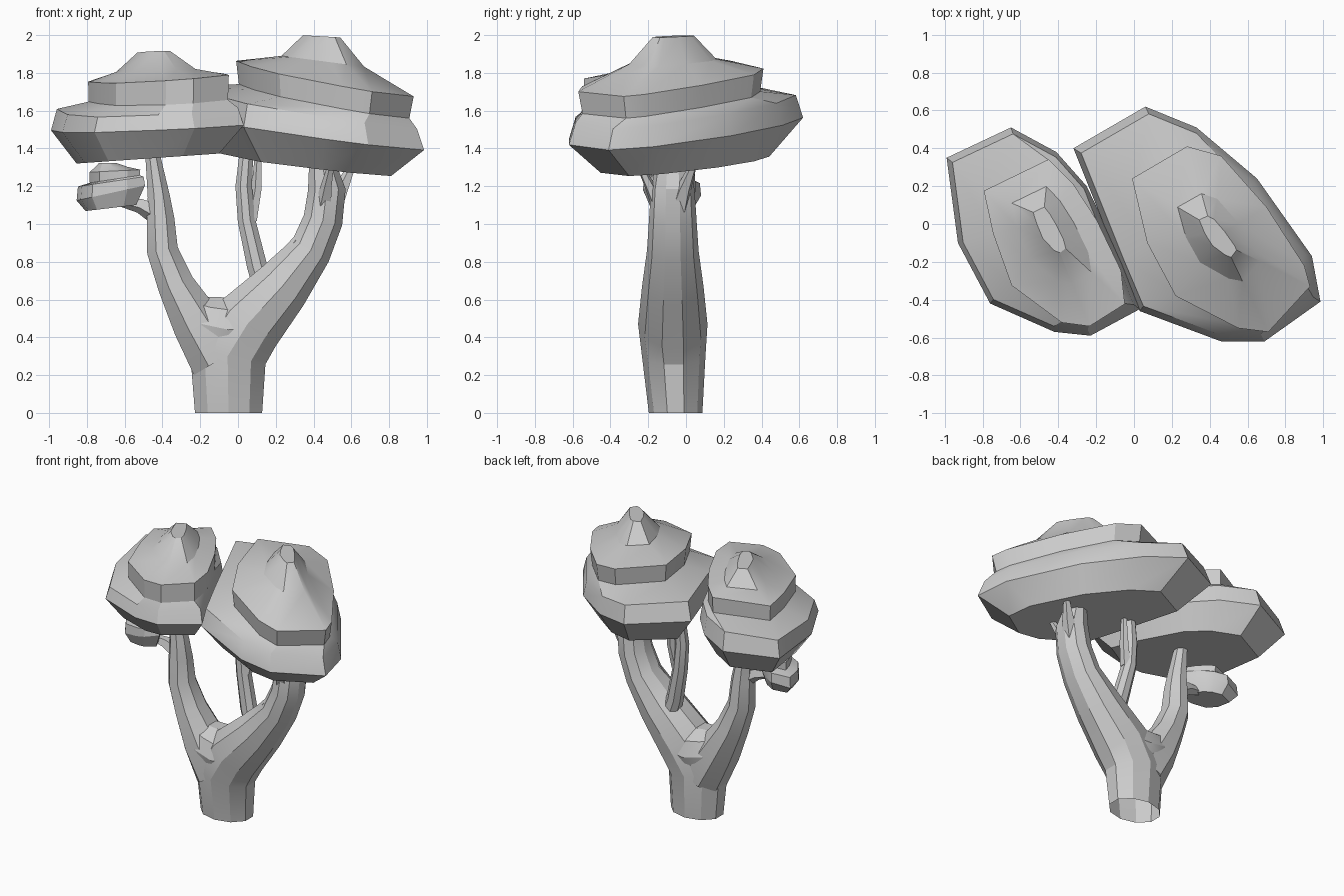
import bpy, bmesh, math
from mathutils import Vector

if "Cube" in bpy.data.objects:
    bpy.data.objects.remove(bpy.data.objects["Cube"])


def make_object(name, rings, cap_start, cap_end):
    """Skin a stack of equal-length rings into one mesh."""
    bm = bmesh.new()
    vs = [[bm.verts.new(p) for p in r] for r in rings]
    n = len(vs[0])
    for a, b in zip(vs, vs[1:]):
        for i in range(n):
            j = (i + 1) % n
            bm.faces.new((a[i], a[j], b[j], b[i]))
    if cap_start:
        bm.faces.new(vs[0][::-1])
    if cap_end:
        bm.faces.new(vs[-1])
    bmesh.ops.recalc_face_normals(bm, faces=bm.faces)
    me = bpy.data.meshes.new(name)
    bm.to_mesh(me)
    bm.free()
    ob = bpy.data.objects.new(name, me)
    bpy.context.collection.objects.link(ob)
    bpy.ops.object.select_all(action='DESELECT')
    ob.select_set(True)
    bpy.context.view_layer.objects.active = ob
    bpy.ops.object.shade_smooth_by_angle(angle=math.radians(25))
    return ob


def canopy(name, layers):
    """Layer: outline, scale, centre, tilted height plane (base, per x, per y)."""
    rings = []
    for outline, s, (cx, cy), (a, bx, by) in layers:
        ring = []
        for x, y in outline:
            px, py = cx + (x - cx) * s, cy + (y - cy) * s
            ring.append((px, py, a + bx * px + by * py))
        rings.append(ring[::-1])
    return make_object(name, rings, True, True)


def squeeze(outline, centre, direction, k):
    """Narrow an outline across the given direction."""
    c, d = Vector(centre), Vector(direction).normalized()
    n = Vector((-d.y, d.x))
    return [tuple(c + d * (Vector(q) - c).dot(d) + n * (Vector(q) - c).dot(n) * k)
            for q in outline]


def branch(name, path, sides=8, cap_start=True):
    """Tube along (x, y, z, half width, half depth) stations."""
    rings = []
    for i, (x, y, z, rw, rd) in enumerate(path):
        p, q = path[max(i - 1, 0)], path[min(i + 1, len(path) - 1)]
        t = Vector((q[0] - p[0], 0, q[2] - p[2])).normalized()
        if i == 0 and z == 0:
            t = Vector((0, 0, 1))
        u = Vector((t.z, 0, -t.x))
        ring = []
        for k in range(sides):
            a = 2 * math.pi * (k + 0.5) / sides
            ring.append(Vector((x, y, z)) + u * (math.cos(a) * rw * 1.05)
                        + Vector((0, math.sin(a) * rd * 1.05, 0)))
        rings.append(ring)
    return make_object(name, rings, cap_start, True)


# Right canopy
rim = [(-.32, .40), (.06, .62), (.33, .51), (.65, .24), (.94, -.17), (.985, -.41),
       (.69, -.62), (.46, -.62), (.03, -.46), (-.08, -.2)]
tier = [(-.01, .24), (.28, .41), (.46, .36), (.70, .09), (.90, -.22), (.93, -.33),
        (.71, -.57), (.55, -.55), (.22, -.38), (.07, -.1)]
c, p = (.36, -.02), (.44, -.06)
canopy("right_canopy", [
    (rim, .72, c, (1.355, -.11, .04)),
    (rim, 1.0, c, (1.54, -.13, .05)),
    (rim, .94, c, (1.665, -.15, .05)),
    (tier, .96, c, (1.73, -.17, .05)),
    (tier, 1.0, c, (1.85, -.17, .05)),
    (squeeze(tier, p, (.4, -.5), .9), .48, p, (1.92, -.13, .0)),
    (squeeze(tier, p, (.4, -.5), .6), .24, p, (2.02, -.06, .0))])

# Left canopy
rim = [(-.99, .35), (-.65, .51), (-.41, .38), (-.25, .2), (-.05, -.22), (.03, -.45),
       (-.23, -.59), (-.42, -.57), (-.76, -.42), (-.93, -.1)]
tier = [(-.80, .18), (-.45, .35), (-.32, .22), (-.19, .02), (-.06, -.25), (-.04, -.43),
        (-.23, -.55), (-.38, -.53), (-.65, -.33), (-.75, -.05)]
c, p = (-.47, -.06), (-.46, .0)
canopy("left_canopy", [
    (rim, .74, c, (1.38, .07, 0)),
    (rim, 1.0, c, (1.535, .05, .03)),
    (rim, .94, c, (1.65, .07, .08)),
    (tier, .97, c, (1.685, .06, .06)),
    (tier, .98, c, (1.81, .08, .04)),
    (squeeze(tier, p, (.25, -.5), .9), .58, p, (1.83, .04, .0)),
    (squeeze(tier, p, (.25, -.5), .6), .28, p, (1.92, .02, -.03))])


# Small side canopy, a shrunken copy of the left outline
def shrink(outline):
    return [(-.67 + (x + .47) * .355, -.08 + (y + .06) * .28) for x, y in outline]


def lean(z, bx):
    return (z + .67 * bx, bx, 0)


rim, tier = shrink(rim), shrink(tier)
c, p = (-.67, -.08), (-.71, -.08)
canopy("small_canopy", [
    (rim, .74, c, lean(1.085, .12)),
    (rim, 1.0, c, lean(1.165, .22)),
    (rim, .96, c, lean(1.225, .15)),
    (tier, .98, c, lean(1.235, .15)),
    (tier, 1.0, c, lean(1.28, .05)),
    (tier, .65, p, lean(1.30, .03)),
    (tier, .35, p, lean(1.322, 0))])

# Trunk running into the thick right limb
branch("trunk_right_limb", [
    (-.05, -.055, 0, .178, .135), (-.055, -.065, .3, .205, .16), (.05, -.07, .47, .19, .175),
    (.235, -.07, .67, .15, .155), (.385, -.07, .86, .112, .13), (.45, -.07, 1.02, .105, .12),
    (.47, -.07, 1.18, .10, .11), (.43, -.07, 1.42, .05, .07)], sides=10, cap_start=False)
# Left limb
branch("left_limb", [
    (-.10, -.065, .28, .16, .155), (-.22, -.065, .48, .135, .155), (-.33, -.065, .68, .10, .12),
    (-.40, -.065, .86, .085, .10), (-.41, -.065, 1.03, .075, .085), (-.42, -.065, 1.15, .06, .07),
    (-.46, -.065, 1.42, .035, .045)])
# Middle limb
branch("middle_limb", [
    (.14, -.02, .66, .06, .06), (.10, -.02, .78, .055, .055), (.045, 0, 1.02, .048, .05),
    (.03, 0, 1.2, .045, .045), (.05, .01, 1.44, .035, .035)])
# Broad saddle filling the fork
branch("fork_saddle", [
    (-.30, -.065, .56, .07, .10), (-.19, -.065, .47, .16, .145), (-.05, -.065, .44, .17, .165),
    (.08, -.065, .45, .15, .15)], sides=10)
# Twigs reaching the canopies
twigs = {
    "small_canopy_twig": [(-.42, -.07, 1.05, .06, .05), (-.52, -.075, 1.10, .04, .04),
                          (-.64, -.08, 1.12, .02, .02)],
    "right_outer_twig": [(.49, -.05, 1.06, .06, .06), (.55, -.01, 1.19, .04, .04),
                         (.62, .05, 1.34, .015, .015)],
    "right_front_twig": [(.45, -.13, 1.08, .05, .05), (.47, -.19, 1.2, .03, .03),
                         (.50, -.26, 1.34, .015, .015)],
    "middle_twig": [(.07, 0, 1.02, .035, .035), (.10, .02, 1.18, .028, .03),
                    (.11, .03, 1.42, .015, .015)],
    "right_inner_stub": [(.16, -.10, .70, .05, .05), (.25, -.12, .82, .04, .04),
                         (.34, -.11, .95, .02, .02)],
}
for name, path in twigs.items():
    branch(name, path, sides=5)
